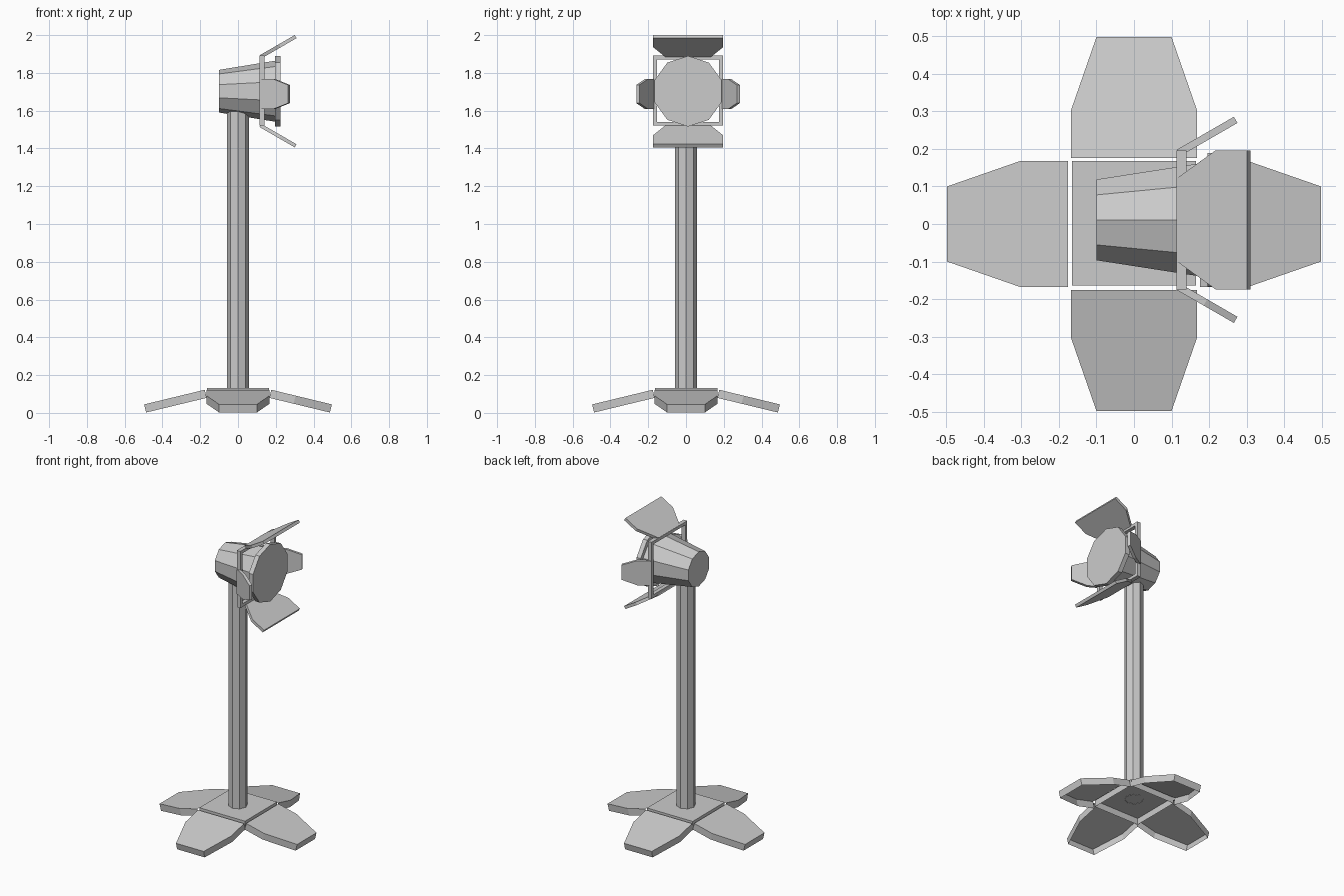
import bpy, bmesh
from math import radians, cos, sin, pi
from mathutils import Matrix, Vector

if "Cube" in bpy.data.objects:
    bpy.data.objects.remove(bpy.data.objects["Cube"])

CY, CZ = 0.011, 1.703   # axis of the lamp head


def finish(name, bm):
    me = bpy.data.meshes.new(name)
    bm.to_mesh(me)
    bm.free()
    ob = bpy.data.objects.new(name, me)
    bpy.context.collection.objects.link(ob)
    return ob


def drop_faces(bm, direction):
    """Open a solid on the side facing the given local direction."""
    d = Vector(direction)
    bmesh.ops.delete(bm, geom=[f for f in bm.faces if f.normal.dot(d) > 0.99], context='FACES_ONLY')


def box(name, lo, hi, open_dirs=()):
    lo, hi = Vector(lo), Vector(hi)
    bm = bmesh.new()
    bmesh.ops.create_cube(bm, size=1)
    bmesh.ops.scale(bm, vec=hi - lo, verts=bm.verts)
    bmesh.ops.translate(bm, vec=(lo + hi) / 2, verts=bm.verts)
    bm.normal_update()
    for d in open_dirs:
        drop_faces(bm, d)
    return finish(name, bm)


def panel(name, half, thick, matrix, open_dirs=()):
    """Symmetric plate: half = [(distance, half width)], centred on local z = 0."""
    pts = half + [(u, -w) for u, w in reversed(half)]
    bm = bmesh.new()
    face = bm.faces.new([bm.verts.new((u, w, -thick / 2)) for u, w in pts])
    ext = bmesh.ops.extrude_face_region(bm, geom=[face], use_keep_orig=True)
    top = [g for g in ext["geom"] if isinstance(g, bmesh.types.BMVert)]
    bmesh.ops.translate(bm, vec=(0, 0, thick), verts=top)
    bmesh.ops.recalc_face_normals(bm, faces=bm.faces)
    bm.normal_update()
    for d in open_dirs:
        drop_faces(bm, d)
    bm.transform(matrix)
    return finish(name, bm)


def lathe_x(name, profile, sides):
    """Closed solid around the head axis from (x, radius) pairs."""
    bm = bmesh.new()
    rings = [[bm.verts.new((x, CY + r * sin(2 * pi * i / sides), CZ + r * cos(2 * pi * i / sides)))
              for i in range(sides)] for x, r in profile]
    for a, b in zip(rings, rings[1:]):
        for i in range(sides):
            j = (i + 1) % sides
            bm.faces.new((a[i], a[j], b[j], b[i]))
    bm.faces.new(rings[0])
    bm.faces.new(rings[-1])
    bmesh.ops.recalc_face_normals(bm, faces=bm.faces)
    return finish(name, bm)


# base plate and four sloping feet, shells open underneath
DOWN, INWARD = (0, 0, -1), (-1, 0, 0)
box("base_plate", (-0.165, -0.163, 0.09), (0.165, 0.167, 0.132), [DOWN])
foot = [(0, 0.167), (0.132, 0.167), (0.33, 0.1)]
for k in range(4):
    m = (Matrix.Rotation(k * pi / 2, 4, 'Z') @ Matrix.Translation((0.171, 0, 0.101))
         @ Matrix.Rotation(radians(13.6), 4, 'Y'))
    panel(f"foot_{k + 1}", foot, 0.044, m, [DOWN, INWARD])

# octagonal pole with corners on the axes
bm = bmesh.new()
bmesh.ops.create_cone(bm, cap_ends=False, segments=8, radius1=0.057, radius2=0.057, depth=1.48,
                      matrix=Matrix.Translation((0, 0, 0.87)))
finish("pole", bm)

# tapered housing and lens disc
lathe_x("lamp_housing", [(-0.1, 0.113), (0.2, 0.162)], 10)
lathe_x("lens_disc", [(0.195, 0.187), (0.225, 0.187)], 10)

# square flap frame
R, T, X0, X1 = 0.185, 0.02, 0.113, 0.139
FZ = 1.706
for s, n in ((1, "a"), (-1, "b")):
    y = sorted((CY + s * R, CY + s * (R - T)))
    box(f"frame_side_{n}", (X0, y[0], FZ - R), (X1, y[1], FZ + R))
    z = sorted((FZ + s * R, FZ + s * (R - T)))
    box(f"frame_bar_{n}", (X0, CY - R + T, z[0]), (X1, CY + R - T, z[1]))

# four flaps opening outwards around the head axis
big = [(0, 0.11), (0.12, 0.185), (0.216, 0.185)]
small = [(0, 0.08), (0.083, 0.08), (0.176, 0.048)]
for k in range(4):
    shape, off, z = (big, 0.181, CZ) if k % 2 == 0 else (small, 0.178, 1.688)
    m = (Matrix.Translation((0.118, CY, z)) @ Matrix.Rotation(k * pi / 2, 4, 'X')
         @ Matrix.Translation((0, 0, off)) @ Matrix.Rotation(radians(-30), 4, 'Y'))
    panel(f"flap_{k + 1}", shape, 0.019, m)
